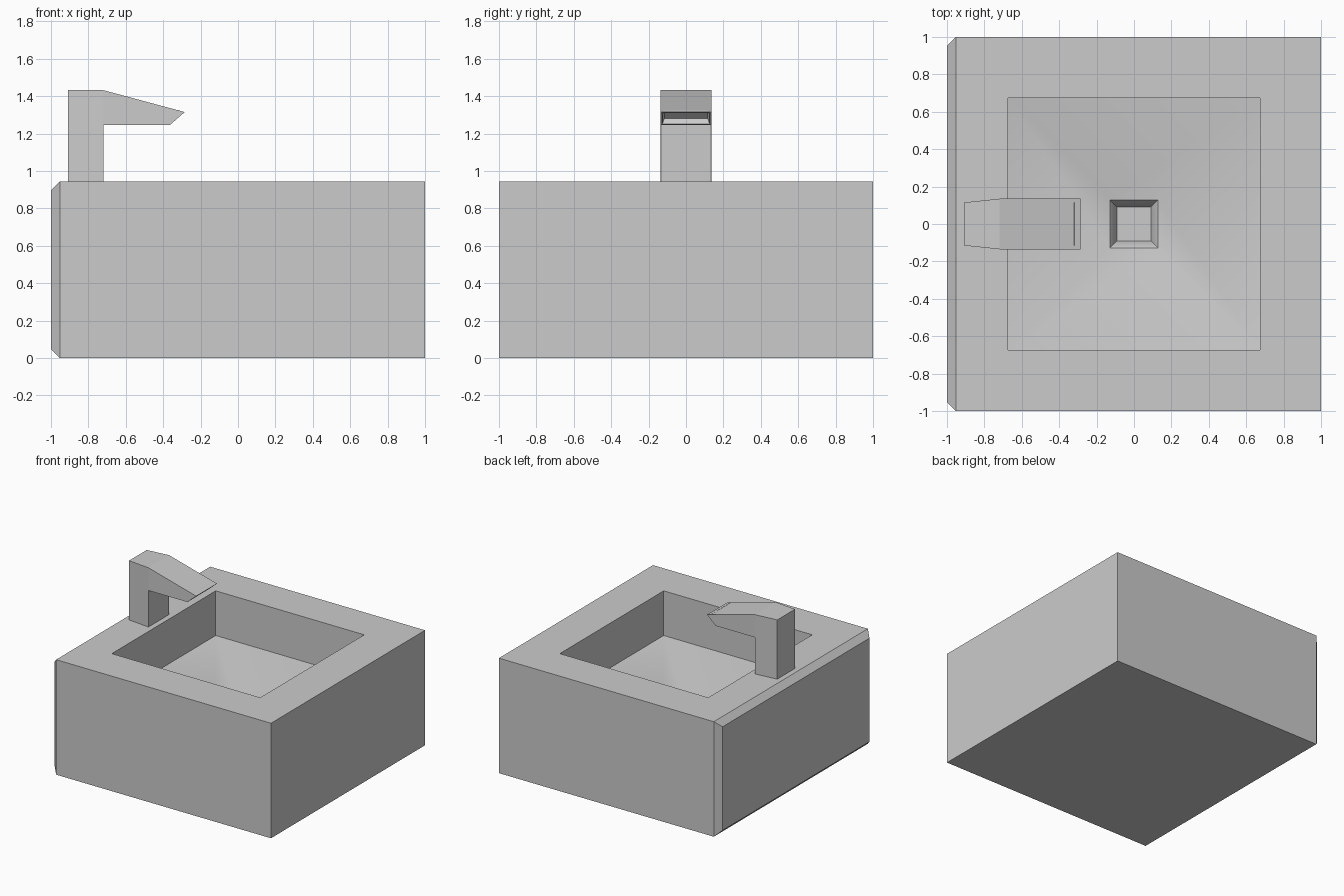
import bpy, bmesh

if "Cube" in bpy.data.objects:
    bpy.data.objects.remove(bpy.data.objects["Cube"])


def make_object(name, bm):
    bmesh.ops.recalc_face_normals(bm, faces=bm.faces[:])
    mesh = bpy.data.meshes.new(name)
    bm.to_mesh(mesh)
    bm.free()
    ob = bpy.data.objects.new(name, mesh)
    bpy.context.collection.objects.link(ob)
    return ob


def square_loft(name, rings):
    """Stack of square rings given as (half width, height), capped at both ends."""
    bm = bmesh.new()
    loops = [[bm.verts.new((sx * r, sy * r, z)) for sx, sy in
              ((-1, -1), (1, -1), (1, 1), (-1, 1))] for r, z in rings]
    for a, b in zip(loops, loops[1:]):
        for i in range(4):
            j = (i + 1) % 4
            bm.faces.new((a[i], a[j], b[j], b[i]))
    bm.faces.new(loops[0])
    bm.faces.new(loops[-1])
    return make_object(name, bm)


# Sink block with the wall-side face chamfered all round
bm = bmesh.new()
bmesh.ops.create_cube(bm, size=2)
for v in bm.verts:
    v.co.z = 0.945 if v.co.z > 0 else 0
edges = [e for e in bm.edges if all(v.co.x < 0 for v in e.verts)]
bmesh.ops.bevel(bm, geom=edges, offset=0.047, segments=1, affect='EDGES')
basin = make_object("sink_basin", bm)

# Bowl with sloping floor and square drain, cut from the block
cutter = square_loft("bowl_cutter", [(0.675, 1.1), (0.675, 0.578), (0.128, 0.465),
                                     (0.115, 0.45), (0.09, 0.38)])
cut = basin.modifiers.new("bowl", 'BOOLEAN')
cut.operation = 'DIFFERENCE'
cut.solver = 'EXACT'
cut.object = cutter
bpy.context.view_layer.objects.active = basin
basin.select_set(True)
bpy.ops.object.modifier_apply(modifier="bowl")
bpy.data.objects.remove(cutter)
bpy.ops.object.shade_smooth_by_angle(angle=0.5)

# Tap: side outline as (x, z, half width), slightly narrower at the back
outline = [(-0.91, 0.945, 0.115), (-0.72, 0.945, 0.135), (-0.72, 1.245, 0.135),
           (-0.365, 1.245, 0.135), (-0.285, 1.315, 0.135), (-0.72, 1.432, 0.135),
           (-0.91, 1.432, 0.115)]
bm = bmesh.new()
sides = [[bm.verts.new((x, s * w, z)) for x, z, w in outline] for s in (-1, 1)]
for side in sides:
    bm.faces.new([side[i] for i in (0, 1, 2, 5, 6)])
    bm.faces.new([side[i] for i in (2, 3, 4, 5)])
n = len(outline)
for i in range(n):
    j = (i + 1) % n
    face = bm.faces.new((sides[0][i], sides[0][j], sides[1][j], sides[1][i]))
    if i == 3:
        spout = face
bmesh.ops.recalc_face_normals(bm, faces=bm.faces[:])

# Recessed spout mouth
bmesh.ops.inset_individual(bm, faces=[spout], thickness=0.012)
bmesh.ops.inset_individual(bm, faces=[spout], thickness=0.015, depth=-0.03)
make_object("tap", bm)
